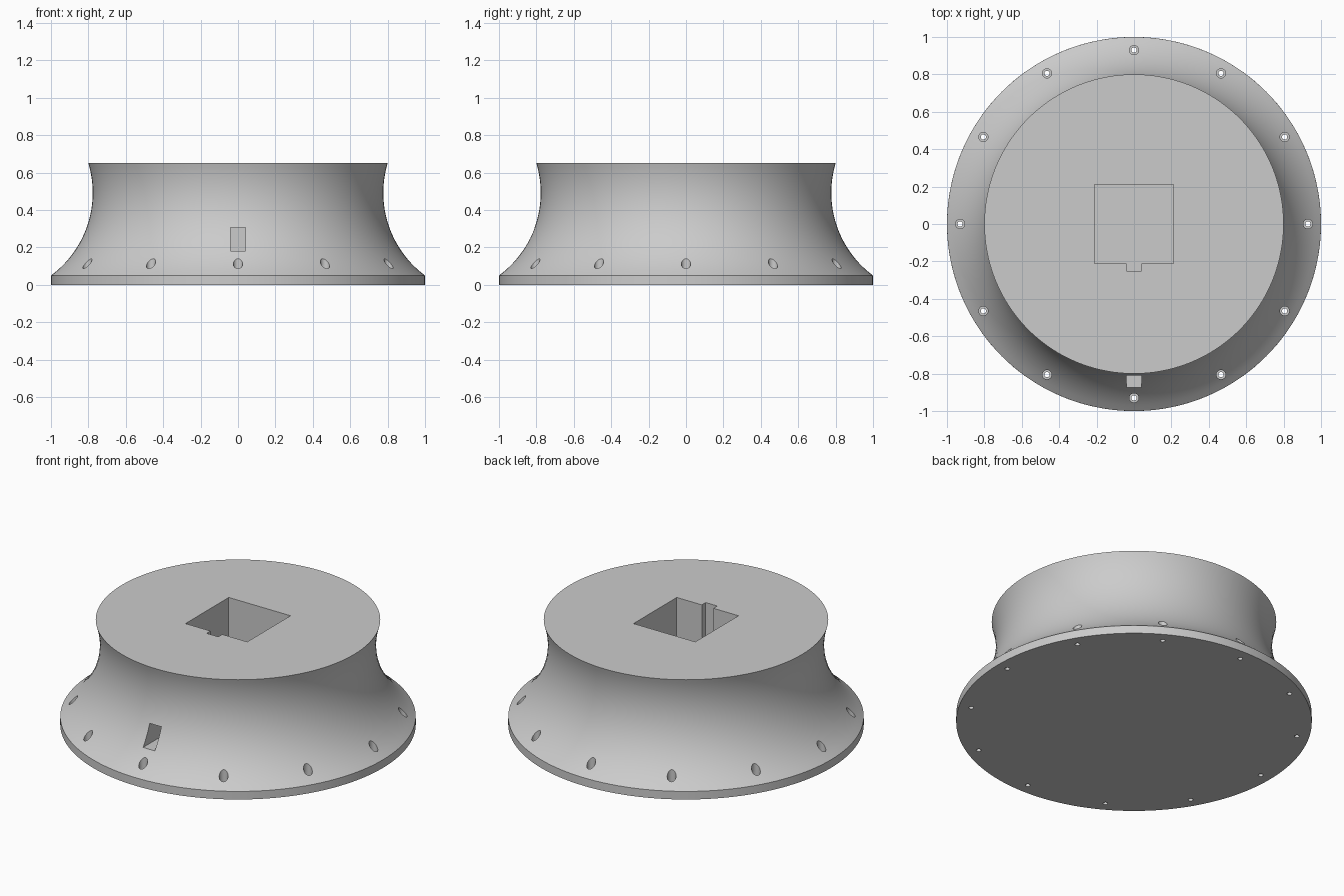
import bpy, bmesh, math
from math import pi, sin, cos, sqrt

cube = bpy.data.objects.get("Cube")
if cube:
    bpy.data.objects.remove(cube, do_unlink=True)

grey = bpy.data.materials.new("plain_grey")
grey.use_nodes = True
grey.diffuse_color = (0.6, 0.6, 0.6, 1)
grey.node_tree.nodes["Principled BSDF"].inputs["Base Color"].default_value = (0.6, 0.6, 0.6, 1)


def finish(name, bm):
    bmesh.ops.recalc_face_normals(bm, faces=bm.faces)
    mesh = bpy.data.meshes.new(name)
    bm.to_mesh(mesh)
    bm.free()
    mesh.materials.append(grey)
    obj = bpy.data.objects.new(name, mesh)
    bpy.context.scene.collection.objects.link(obj)
    return obj


def add_lathe(bm, profile, steps, cx=0, cy=0):
    """Closed solid of revolution about a vertical axis through (cx, cy)."""
    rings = [[bm.verts.new((cx + r * cos(2 * pi * i / steps), cy + r * sin(2 * pi * i / steps), z))
              for i in range(steps)] for r, z in profile]
    for low, high in zip(rings, rings[1:]):
        for i in range(steps):
            j = (i + 1) % steps
            bm.faces.new((low[i], low[j], high[j], high[i]))
    bm.faces.new(rings[0][::-1])
    bm.faces.new(rings[-1])


def add_prism(bm, outline, z0, z1):
    """Vertical prism over a flat outline."""
    low, high = [[bm.verts.new((x, y, z)) for x, y in outline] for z in (z0, z1)]
    n = len(outline)
    for i in range(n):
        j = (i + 1) % n
        bm.faces.new((low[i], low[j], high[j], high[i]))
    bm.faces.new(low[::-1])
    bm.faces.new(high)


# Body: thin flange, then a concave arc up to the flat top
flange, top, arc_radius, arc_x, arc_z = 0.05, 0.65, 0.55, 1.327, 0.492
profile = [(1, 0)]
for k in range(25):
    z = flange + (top - flange) * k / 24
    profile.append((arc_x - sqrt(arc_radius ** 2 - (z - arc_z) ** 2), z))
bm = bmesh.new()
add_lathe(bm, profile, 144)
body = finish("pedestal_body", bm)

# Square pocket with a cable channel at its front
half, slot, back = 0.212, 0.04, 0.25
floor = 0.18
bm = bmesh.new()
add_prism(bm, [(-half, half), (-half, -half), (-slot, -half), (-slot, -back),
               (slot, -back), (slot, -half), (half, -half), (half, half)], floor, 0.8)
pocket = finish("pocket_cutter", bm)

# Cable tunnel from the front into the channel
bm = bmesh.new()
add_prism(bm, [(-slot, -1.1), (slot, -1.1), (slot, -0.23), (-slot, -0.23)], floor, 0.305)
tunnel = finish("tunnel_cutter", bm)

# Ring of counterbored screw holes
bm = bmesh.new()
for k in range(12):
    a = 2 * pi * k / 12
    add_lathe(bm, [(0.014, -0.1), (0.014, flange), (0.025, flange), (0.025, 0.3)],
              24, 0.93 * cos(a), 0.93 * sin(a))
holes = finish("screw_hole_cutter", bm)

# Cut the openings and bake the result
cutters = (pocket, tunnel, holes)
for cutter in cutters:
    cutter.hide_render = True
    mod = body.modifiers.new(cutter.name, "BOOLEAN")
    mod.operation, mod.solver, mod.object = "DIFFERENCE", "EXACT", cutter
bpy.context.view_layer.update()
graph = bpy.context.evaluated_depsgraph_get()
baked = bpy.data.meshes.new_from_object(body.evaluated_get(graph))
body.modifiers.clear()
body.data = baked
for cutter in cutters:
    bpy.data.objects.remove(cutter, do_unlink=True)

# Smooth curves, sharp edges
bpy.ops.object.select_all(action="DESELECT")
body.select_set(True)
bpy.context.view_layer.objects.active = body
bpy.ops.object.shade_smooth_by_angle(angle=math.radians(30))
